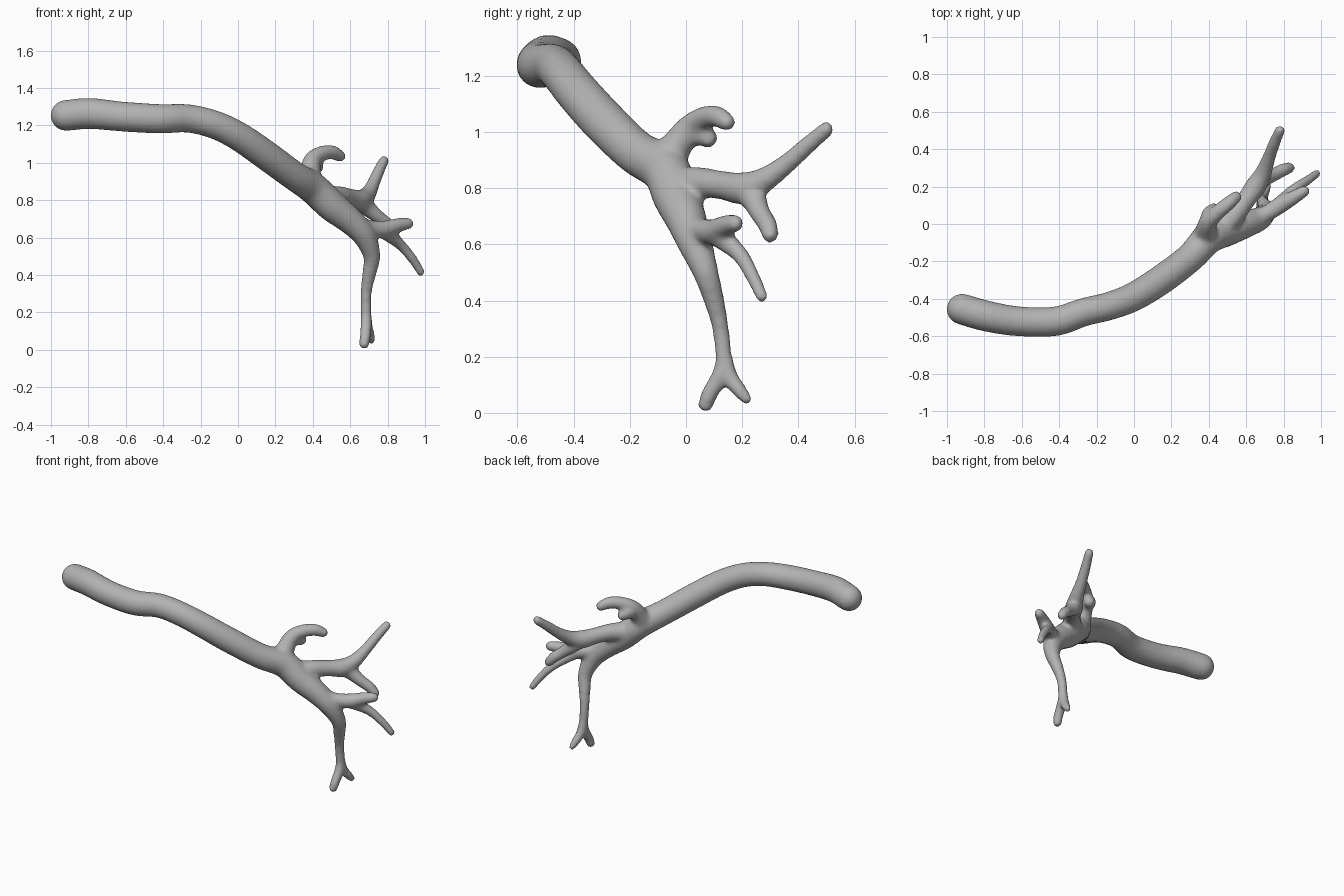
import bpy, bmesh, math
from mathutils import Vector, Matrix, Quaternion

cube = bpy.data.objects.get("Cube")
if cube:
    bpy.data.objects.remove(cube, do_unlink=True)

SIDES = 24
STEPS = 6
PAD = 0.003  # allowance for the shrinkage of the final smoothing


def spline(points):
    """Smooth curve through (x, y, z, radius) points."""
    p = [Vector(q) for q in points]
    p = [2 * p[0] - p[1]] + p + [2 * p[-1] - p[-2]]
    out = []
    for a, b, c, d in zip(p, p[1:], p[2:], p[3:]):
        for i in range(STEPS):
            t = i / STEPS
            out.append((2 * b + (c - a) * t + (2 * a - 5 * b + 4 * c - d) * t**2
                        + (3 * b - a - 3 * c + d) * t**3) / 2)
    out.append(p[-2])
    return out


def tube(bm, points):
    """Closed tapered tube with round ends."""
    path = spline(points)
    centres = [s.to_3d() for s in path]
    radii = [s.w + PAD for s in path]
    heading = Vector((0, 0, 1))
    turn = Quaternion()
    rings = []
    for i, centre in enumerate(centres):
        tangent = centres[min(i + 1, len(path) - 1)] - centres[max(i - 1, 0)]
        tangent.normalize()
        turn = heading.rotation_difference(tangent) @ turn
        heading = tangent
        ring = []
        for k in range(SIDES):
            a = math.tau * k / SIDES
            offset = Vector((math.cos(a), math.sin(a), 0)) * radii[i]
            ring.append(bm.verts.new(centre + turn @ offset))
        rings.append(ring)
    for low, high in zip(rings, rings[1:]):
        for k in range(SIDES):
            n = (k + 1) % SIDES
            bm.faces.new((low[k], low[n], high[n], high[k]))
    bm.faces.new(rings[0][::-1])
    bm.faces.new(rings[-1])
    for end in (0, -1):
        bmesh.ops.create_icosphere(bm, subdivisions=3, radius=radii[end],
                                   matrix=Matrix.Translation(centres[end]))


bm = bmesh.new()

# Main trunk, running down into the long lower stem
tube(bm, [(-.92, -.455, 1.253, .08), (-.79, -.492, 1.263, .08),
          (-.62, -.52, 1.247, .077), (-.42, -.52, 1.235, .076),
          (-.27, -.472, 1.237, .073), (-.13, -.438, 1.205, .073),
          (0, -.388, 1.143, .075), (.15, -.295, 1.04, .077),
          (.3, -.18, .93, .076), (.4, -.075, .865, .082),
          (.5, -.035, .77, .08), (.6, .0, .69, .07),
          (.675, .03, .61, .06), (.715, .07, .5, .043),
          (.7, .1, .4, .034), (.685, .123, .3, .027), (.685, .137, .17, .027)])

# Forked tips of the lower stem
tube(bm, [(.685, .137, .2, .025), (.685, .12, .13, .028),
          (.68, .085, .07, .027), (.675, .07, .03, .025)])
tube(bm, [(.685, .137, .2, .025), (.69, .155, .13, .027),
          (.705, .19, .08, .024), (.715, .215, .05, .018)])

# Hooked upper branch and its short bud
tube(bm, [(.38, -.08, .88, .075), (.385, -.035, .95, .055),
          (.4, .015, 1.015, .045), (.45, .065, 1.05, .038),
          (.505, .11, 1.055, .035), (.545, .145, 1.035, .029)])
tube(bm, [(.395, .0, .99, .042), (.405, .05, .995, .042),
          (.425, .078, .978, .032)])

# Middle branch with a rising arm and a drooping arm
tube(bm, [(.46, -.04, .81, .065), (.54, .05, .82, .052),
          (.6, .13, .81, .048), (.65, .2, .8, .054),
          (.69, .27, .825, .043), (.72, .35, .88, .033),
          (.75, .43, .95, .029), (.78, .5, 1.01, .025)])
tube(bm, [(.65, .2, .8, .045), (.69, .24, .76, .042),
          (.75, .265, .71, .034), (.8, .29, .67, .032), (.83, .3, .635, .028)])

# Outer branch with a short upper arm and a long lower arm
tube(bm, [(.62, .01, .67, .055), (.7, .05, .65, .042),
          (.78, .1, .645, .043), (.85, .14, .665, .036), (.91, .175, .675, .028)])
tube(bm, [(.75, .08, .645, .035), (.81, .14, .61, .034),
          (.87, .195, .56, .027), (.93, .235, .49, .023), (.978, .27, .415, .02)])

bmesh.ops.recalc_face_normals(bm, faces=bm.faces)
mesh = bpy.data.meshes.new("branching_trunk")
bm.to_mesh(mesh)
bm.free()
trunk = bpy.data.objects.new("branching_trunk", mesh)
bpy.context.collection.objects.link(trunk)

# Fuse all tubes into one skin and soften the joints
remesh = trunk.modifiers.new("fuse", 'REMESH')
remesh.mode = 'VOXEL'
remesh.voxel_size = 0.011
remesh.use_smooth_shade = True
soften = trunk.modifiers.new("soften", 'SMOOTH')
soften.factor = 0.5
soften.iterations = 10

# Plain grey
grey = bpy.data.materials.new("mid_grey")
grey.use_nodes = True
colour = (0.45, 0.45, 0.45, 1)
grey.diffuse_color = colour
grey.node_tree.nodes["Principled BSDF"].inputs["Base Color"].default_value = colour
mesh.materials.append(grey)
for face in mesh.polygons:
    face.use_smooth = True
